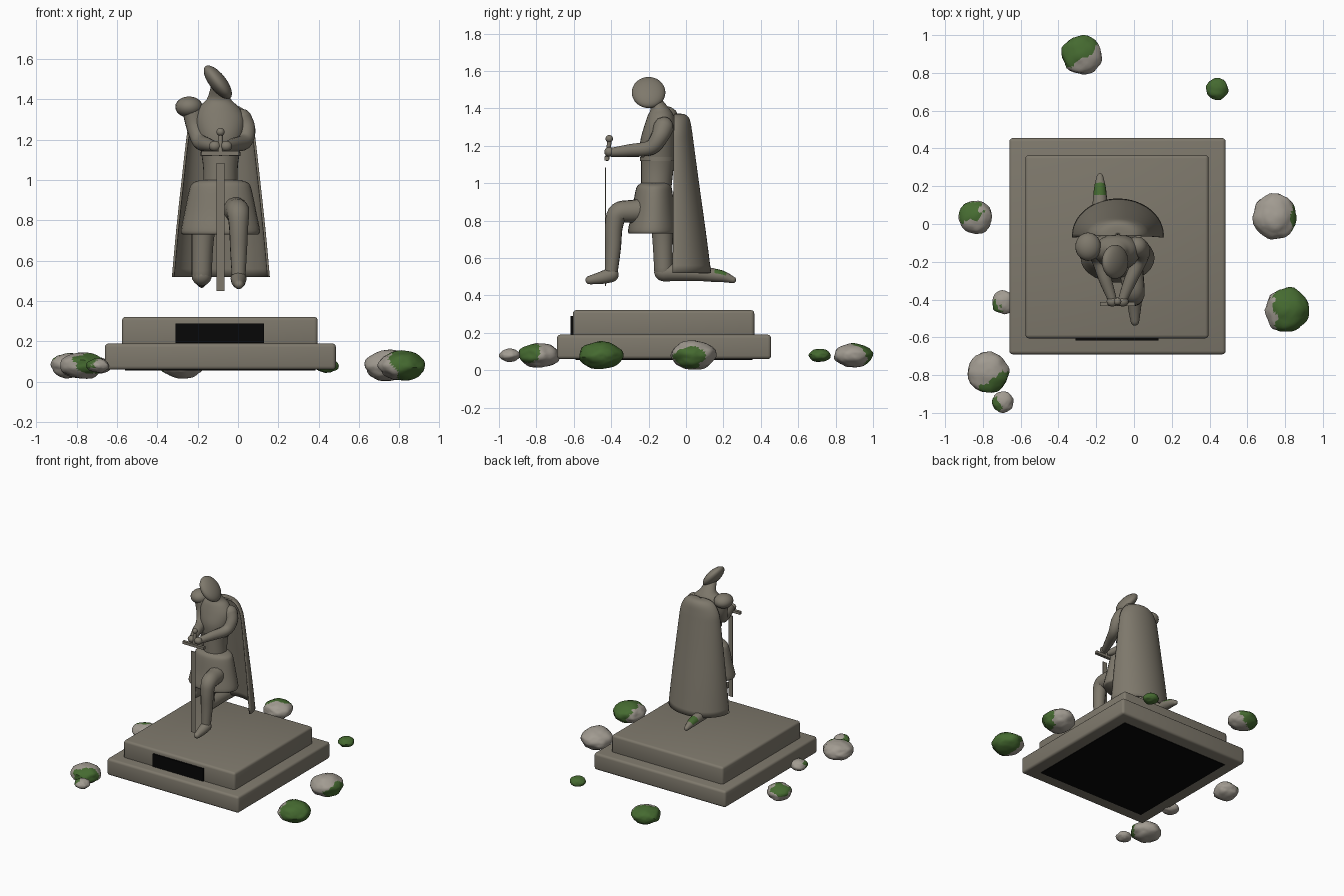
import bpy, bmesh, math
from mathutils import Vector, Matrix, noise

cube = bpy.data.objects.get("Cube")
if cube:
    bpy.data.objects.remove(cube, do_unlink=True)


def material(name, rgb):
    m = bpy.data.materials.new(name)
    m.use_nodes = True
    m.diffuse_color = (*rgb, 1)
    m.node_tree.nodes["Principled BSDF"].inputs["Base Color"].default_value = (*rgb, 1)
    return m


STONE = material("statue stone", (0.21, 0.19, 0.15))
ROCK = material("pale rock", (0.36, 0.33, 0.285))
MOSS = material("moss green", (0.06, 0.145, 0.03))
BLACK = material("black", (0.002, 0.002, 0.002))
MID = -0.087  # centre line of the figure


def finish(name, bm, mats=(STONE,), angle=50, rule=None):
    bmesh.ops.recalc_face_normals(bm, faces=bm.faces)
    if rule:
        bm.normal_update()
        for f in bm.faces:
            f.material_index = int(rule(f))
    mesh = bpy.data.meshes.new(name)
    bm.to_mesh(mesh)
    bm.free()
    ob = bpy.data.objects.new(name, mesh)
    bpy.context.collection.objects.link(ob)
    for m in mats:
        mesh.materials.append(m)
    bpy.ops.object.select_all(action="DESELECT")
    ob.select_set(True)
    bpy.context.view_layer.objects.active = ob
    if angle:
        bpy.ops.object.shade_smooth_by_angle(angle=math.radians(angle))
    return ob


def box(name, lo, hi, mat=STONE, bevel=0):
    lo, hi = Vector(lo), Vector(hi)
    bm = bmesh.new()
    bmesh.ops.create_cube(bm, size=1, matrix=Matrix.Translation((lo + hi) / 2)
                          @ Matrix.Diagonal((*(hi - lo), 1)))
    if bevel:
        bmesh.ops.bevel(bm, geom=bm.edges[:], offset=bevel, segments=3,
                        profile=0.5, affect="EDGES")
    return finish(name, bm, (mat,), 30)


def ball(name, centre, radii, tilt=0, detail=20):
    bm = bmesh.new()
    bmesh.ops.create_uvsphere(bm, u_segments=detail, v_segments=detail // 2 + 2, radius=1,
                              matrix=Matrix.Translation(centre) @ Matrix.Rotation(tilt, 4, "Y")
                              @ Matrix.Diagonal((*radii, 1)))
    return finish(name, bm, angle=80)


def smooth_path(points, steps=5):
    """Catmull-Rom resampling of equal-length tuples."""
    p = [Vector(q) for q in points]
    p = [p[0]] + p + [p[-1]]
    out = []
    for a, b, c, d in zip(p, p[1:], p[2:], p[3:]):
        for i in range(steps):
            t = i / steps
            out.append(0.5 * (2 * b + (c - a) * t + (2 * a - 5 * b + 4 * c - d) * t * t
                              + (3 * b - a - 3 * c + d) * t ** 3))
    return out + [p[-1]]


def skin(bm, rings, closed=True, caps=True):
    loops = [[bm.verts.new(v) for v in r] for r in rings]
    n = len(loops[0])
    for a, b in zip(loops, loops[1:]):
        for i in range(n if closed else n - 1):
            j = (i + 1) % n
            bm.faces.new((a[i], a[j], b[j], b[i]))
    if caps:
        bm.faces.new(loops[0])
        bm.faces.new(loops[-1])


def loft(name, sections, sides=28, arc=(0, math.tau), angle=50, caps=True, steps=4):
    """Elliptical sections: z, centre x, centre y, half width, half depth."""
    full = arc[1] - arc[0] > 6
    n = sides if full else sides - 1
    rings = []
    for z, cx, cy, rx, ry in (smooth_path(sections, steps) if steps > 1 else sections):
        angles = [arc[0] + (arc[1] - arc[0]) * i / n for i in range(sides)]
        rings.append([(cx + rx * math.cos(a), cy + ry * math.sin(a), z) for a in angles])
    bm = bmesh.new()
    skin(bm, rings, full, caps)
    return finish(name, bm, angle=angle)


def limb(name, points, sides=14, mats=(STONE,), rule=None):
    """Rounded tube through (x, y, z, radius) points."""
    path = smooth_path(points)
    pos, rad = [Vector(p[:3]) for p in path], [p[3] for p in path]
    start, end = (pos[0] - pos[1]).normalized(), (pos[-1] - pos[-2]).normalized()
    dome = [math.radians(a) for a in (30, 60, 85)]
    head = [(pos[0] + start * rad[0] * math.sin(a), rad[0] * math.cos(a)) for a in reversed(dome)]
    tail = [(pos[-1] + end * rad[-1] * math.sin(a), rad[-1] * math.cos(a)) for a in dome]
    stations = head + list(zip(pos, rad)) + tail
    side, rings = start.orthogonal().normalized(), []
    for i, (c, r) in enumerate(stations):
        d = (stations[min(i + 1, len(stations) - 1)][0] - stations[max(i - 1, 0)][0]).normalized()
        side = (side - d * side.dot(d)).normalized()
        up = d.cross(side)
        rings.append([c + r * (side * math.cos(math.tau * k / sides)
                               + up * math.sin(math.tau * k / sides)) for k in range(sides)])
    bm = bmesh.new()
    skin(bm, rings)
    return finish(name, bm, mats, 70, rule)


# Plinth, plaque and dark underside
box("plinth_lower", (-0.66, -0.69, 0.06), (0.485, 0.455, 0.19), bevel=0.018)
box("plinth_upper", (-0.575, -0.605, 0.17), (0.395, 0.365, 0.322), bevel=0.018)
box("plaque", (-0.31, -0.618, 0.192), (0.13, -0.6, 0.29), BLACK)
box("plinth_underside", (-0.56, -0.59, 0.056), (0.385, 0.355, 0.062), BLACK)

# Torso with neck, and tunic skirt
loft("torso", [(0.95, MID, -0.16, 0.085, 0.08), (1.05, MID, -0.155, 0.085, 0.085),
               (1.13, MID, -0.15, 0.095, 0.09), (1.22, MID, -0.15, 0.115, 0.095),
               (1.3, -0.09, -0.14, 0.125, 0.085), (1.36, -0.095, -0.135, 0.1, 0.07),
               (1.4, -0.095, -0.14, 0.06, 0.05), (1.46, -0.095, -0.18, 0.04, 0.04)])
loft("belt", [(1.12, MID, -0.152, 0.1, 0.094), (1.14, MID, -0.152, 0.1, 0.094)], steps=1)
loft("tunic_skirt", [(1.0, MID, -0.165, 0.1, 0.075), (0.985, MID, -0.17, 0.138, 0.09),
                     (0.95, MID, -0.172, 0.155, 0.1), (0.84, MID, -0.175, 0.178, 0.115),
                     (0.75, MID, -0.18, 0.196, 0.13), (0.73, MID, -0.18, 0.188, 0.124)])

# Tilted lens-shaped head
ball("head", (-0.1, -0.2, 1.485), (0.042, 0.09, 0.1), math.radians(-38), 28)

# Cape: open half shell, closed over the shoulders
cape = loft("cape", [(0.52, -0.085, -0.06, 0.243, 0.195), (0.75, -0.085, -0.06, 0.222, 0.165),
                     (1.0, -0.085, -0.06, 0.195, 0.13), (1.2, -0.085, -0.06, 0.172, 0.103),
                     (1.28, -0.085, -0.06, 0.158, 0.092), (1.34, -0.085, -0.06, 0.125, 0.08),
                     (1.368, -0.085, -0.06, 0.08, 0.055), (1.372, -0.085, -0.06, 0.01, 0.01)],
            sides=30, arc=(-0.06, math.pi + 0.06), caps=False)
shell = cape.modifiers.new("thickness", "SOLIDIFY")
shell.thickness = 0.012

# Arms and folded hands
ball("right_shoulder_guard", (-0.243, -0.12, 1.362), (0.068, 0.075, 0.052))
limb("right_arm", [(-0.225, -0.13, 1.34, 0.05), (-0.21, -0.14, 1.26, 0.045),
                   (-0.185, -0.19, 1.19, 0.04), (-0.15, -0.3, 1.175, 0.034),
                   (-0.115, -0.4, 1.165, 0.024)])
limb("left_arm", [(0.015, -0.12, 1.3, 0.055), (0.04, -0.14, 1.25, 0.047),
                  (0.03, -0.19, 1.19, 0.04), (-0.02, -0.3, 1.175, 0.034),
                  (-0.06, -0.4, 1.165, 0.024)])
for side, offset in (("right", -0.028), ("left", 0.028)):
    ball(side + "_hand", (MID + offset, -0.41, 1.168), (0.03, 0.027, 0.026))

# Forward left leg with foot
limb("left_leg", [(-0.03, -0.16, 0.86, 0.07), (-0.01, -0.28, 0.85, 0.062),
                  (0.0, -0.36, 0.84, 0.057), (0.003, -0.385, 0.77, 0.048),
                  (0.003, -0.39, 0.65, 0.042), (0.003, -0.4, 0.52, 0.034)])
limb("left_foot", [(0.003, -0.4, 0.51, 0.04), (0.003, -0.45, 0.495, 0.034),
                   (0.005, -0.515, 0.482, 0.023)])

# Kneeling right leg with a moss patch behind the cape
limb("right_thigh", [(-0.16, -0.13, 0.9, 0.07), (-0.175, -0.125, 0.7, 0.055),
                     (-0.18, -0.12, 0.53, 0.05)])


def foot_moss(f):
    c = f.calc_center_median()
    return 0.155 < c.y < 0.215 and f.normal.z > 0.2


limb("right_shin_and_foot", [(-0.18, -0.12, 0.525, 0.05), (-0.18, 0.05, 0.52, 0.043),
                             (-0.18, 0.15, 0.508, 0.036), (-0.18, 0.2, 0.5, 0.03),
                             (-0.18, 0.25, 0.483, 0.018)],
     mats=(STONE, MOSS), rule=foot_moss)

# Sword resting point down
box("sword_blade", (-0.106, -0.434, 0.45), (-0.068, -0.428, 1.085))
box("sword_guard", (-0.18, -0.435, 1.122), (0.005, -0.412, 1.143))
limb("sword_grip", [(MID, -0.422, 1.13, 0.012), (MID, -0.415, 1.18, 0.012),
                    (MID, -0.41, 1.22, 0.012)], 10)
ball("sword_pommel", (MID, -0.41, 1.238), (0.02, 0.02, 0.02))


# Mossy rocks around the plinth
def rock(index, x, y, radius, height, moss_side, limit):
    side, centre = Vector(moss_side).normalized(), Vector((x, y, 0.08))
    bm = bmesh.new()
    bmesh.ops.create_icosphere(bm, subdivisions=4, radius=1)
    for v in bm.verts:
        n = v.co.normalized()
        bump = 1 + 0.1 * noise.noise(n * 1.6 + Vector((index * 7.3, 0, 0)))
        bump += 0.04 * noise.noise(n * 4 + Vector((0, index * 3.1, 0)))
        v.co = centre + Vector((n.x * radius, n.y * radius, n.z * height)) * bump

    def mossy(f):
        d = f.calc_center_median() - centre
        d = Vector((d.x / radius, d.y / radius, d.z / height))
        return d.dot(side) + 0.3 * noise.noise(d * 2.2 + Vector((index, 0, 0))) > limit

    finish("rock_%d" % index, bm, (ROCK, MOSS), 35, mossy)


rocks = [(-0.277, 0.895, 0.104, 0.062, (-0.5, 0.7, 0.3), 0.05),
         (0.44, 0.715, 0.058, 0.035, (0, 0, 1), -2),
         (-0.838, 0.035, 0.089, 0.06, (-0.4, 0.4, 0.6), 0.65),
         (0.745, 0.04, 0.118, 0.076, (0.9, -0.2, -0.25), 0.6),
         (0.81, -0.455, 0.115, 0.073, (0.8, 0, 0.15), -0.4),
         (-0.69, -0.415, 0.062, 0.04, (-0.7, -0.5, 0.3), 0.75),
         (-0.772, -0.785, 0.11, 0.066, (0.5, -0.8, 0.2), 0.55),
         (-0.695, -0.942, 0.056, 0.035, (-0.8, -0.4, 0.4), 0.65)]
for i, spec in enumerate(rocks):
    rock(i + 1, *spec)
